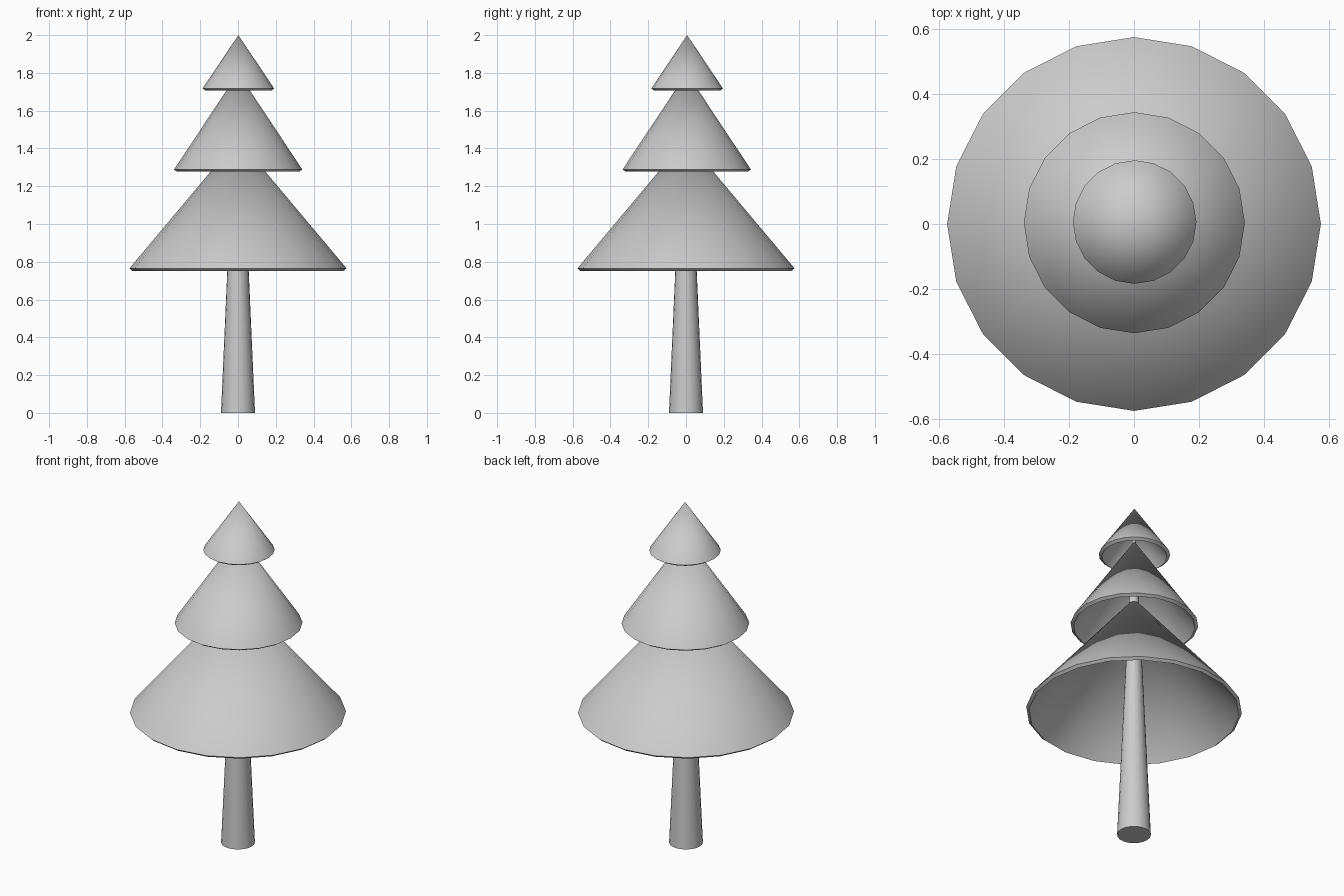
import bpy, bmesh
from math import cos, sin, tau, hypot, radians

if "Cube" in bpy.data.objects:
    bpy.data.objects.remove(bpy.data.objects["Cube"])

SIDES = 20


def lathe(name, profile, center=(0, 0)):
    """Revolve (radius, z) points about a vertical axis; radius 0 makes a pole."""
    bm = bmesh.new()
    rings = []
    for r, z in profile:
        n = 1 if r == 0 else SIDES
        rings.append([bm.verts.new((center[0] + r * cos(tau * i / SIDES),
                                    center[1] + r * sin(tau * i / SIDES), z))
                      for i in range(n)])
    for a, b in zip(rings, rings[1:]):
        for i in range(SIDES):
            j = (i + 1) % SIDES
            quad = [a[i % len(a)], a[j % len(a)], b[j % len(b)], b[i % len(b)]]
            bm.faces.new(list(dict.fromkeys(quad)))
    bmesh.ops.recalc_face_normals(bm, faces=bm.faces)
    mesh = bpy.data.meshes.new(name)
    bm.to_mesh(mesh)
    bm.free()
    obj = bpy.data.objects.new(name, mesh)
    bpy.context.collection.objects.link(obj)
    bpy.ops.object.select_all(action='DESELECT')
    obj.select_set(True)
    bpy.context.view_layer.objects.active = obj
    bpy.ops.object.shade_smooth_by_angle(angle=radians(40))
    return obj


def tier(name, radius, rim_z, apex_z, center, thickness=0.02):
    """Hollow cone shell whose rim is cut square to the slope."""
    h = apex_z - rim_z
    slant = hypot(radius, h)
    inner_rim = (radius - thickness * h / slant, rim_z - thickness * radius / slant)
    inner_apex = (0, apex_z - thickness * slant / radius)
    lathe(name, [(0, apex_z), (radius, rim_z), inner_rim, inner_apex], center)


# Tapered trunk running up through all the tiers
lathe("trunk", [(0, 0), (0.09, 0), (0.006, 1.9), (0, 1.9)])

# Hollow foliage cones
tier("lower_foliage", 0.575, 0.765, 1.45, (0, 0))
tier("middle_foliage", 0.34, 1.288, 1.80, (0.001, 0.004))
tier("top_foliage", 0.19, 1.717, 2.0, (0.002, 0.006))
